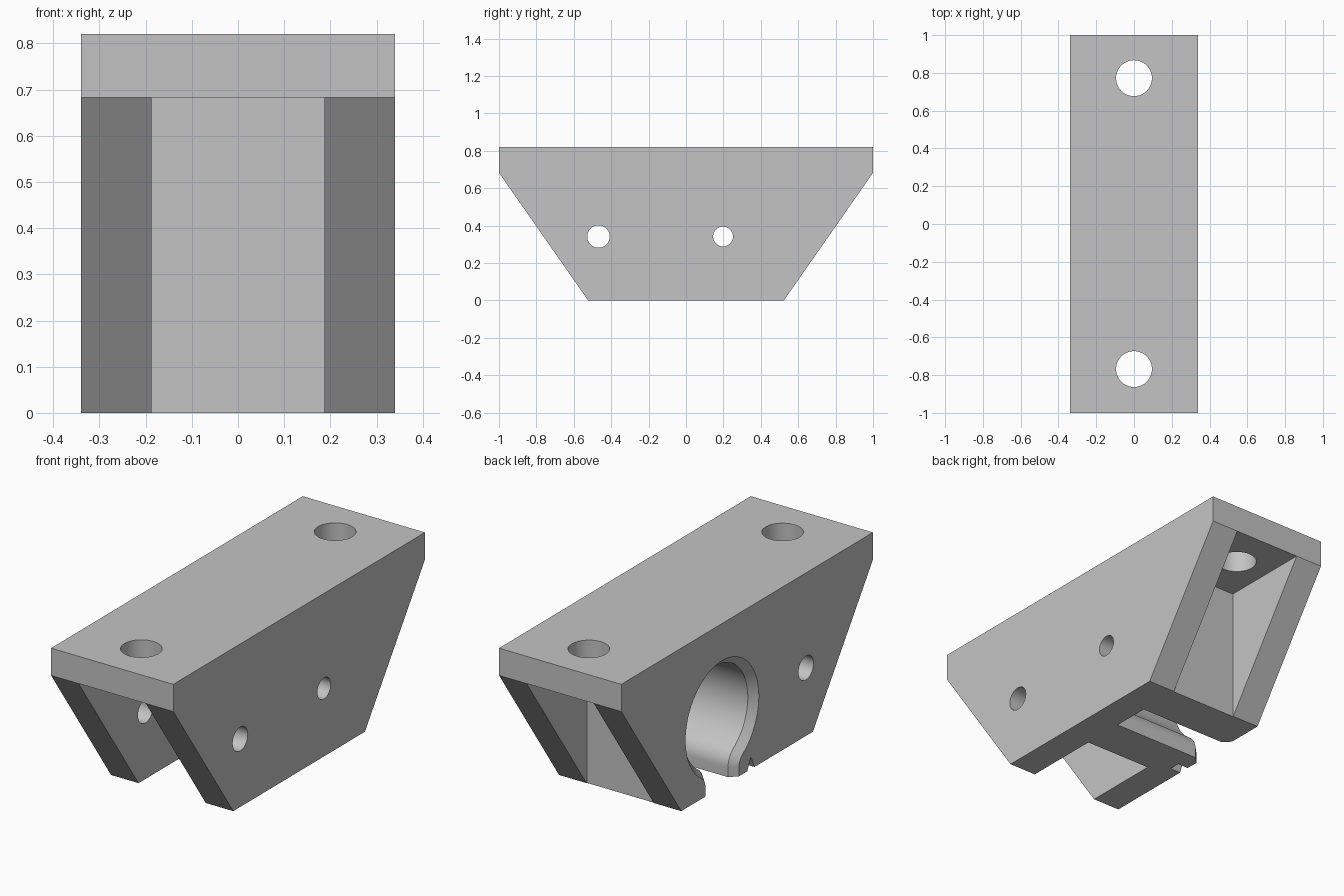
import bpy, bmesh, math
from mathutils import Vector

cube = bpy.data.objects.get("Cube")
if cube:
    bpy.data.objects.remove(cube, do_unlink=True)

# Main dimensions
HALF_W, INNER_W = 0.34, 0.187
TOP, PLATE_Z = 0.82, 0.683
FOOT_Y, BLOCK_FRONT, BLOCK_BACK = 0.523, -0.12, 0.52
PIN_Z, BORE_Y = 0.342, 0.198

grey = bpy.data.materials.new("plain grey")
grey.use_nodes = True
grey.diffuse_color = (0.55, 0.55, 0.55, 1)
grey.node_tree.nodes["Principled BSDF"].inputs["Base Color"].default_value = grey.diffuse_color


def loft(name, rings):
    """Solid through matching closed rings of points."""
    bm = bmesh.new()
    loops = [[bm.verts.new(p) for p in ring] for ring in rings]
    for a, b in zip(loops, loops[1:]):
        for i in range(len(a)):
            j = (i + 1) % len(a)
            bm.faces.new((a[i], a[j], b[j], b[i]))
    bm.faces.new(loops[0])
    bm.faces.new(loops[-1])
    bmesh.ops.recalc_face_normals(bm, faces=bm.faces)
    mesh = bpy.data.meshes.new(name)
    bm.to_mesh(mesh)
    bm.free()
    obj = bpy.data.objects.new(name, mesh)
    bpy.context.collection.objects.link(obj)
    return obj


def side_prism(name, profile, x0, x1):
    """Extrude a (y, z) profile along x."""
    return loft(name, [[(x, y, z) for y, z in profile] for x in (x0, x1)])


def box(name, x0, x1, y0, y1, z0, z1):
    return side_prism(name, [(y0, z0), (y1, z0), (y1, z1), (y0, z1)], x0, x1)


def arc(cy, cz, r, a0, a1, n):
    return [(cy + r * math.cos(a0 + (a1 - a0) * i / n),
             cz + r * math.sin(a0 + (a1 - a0) * i / n)) for i in range(n + 1)]


def keyhole(offset):
    """Round bore with a rounded neck opening downward, grown by offset."""
    radius, neck, fillet = 0.255, 0.0975, 0.1
    side = neck + fillet
    drop = math.sqrt((radius + fillet) ** 2 - side ** 2)
    a = math.atan2(-drop, side)
    right = arc(side, -drop, fillet - offset, math.pi, math.pi + a, 10)
    left = [(-y, z) for y, z in reversed(right)]
    bore = arc(0, 0, radius + offset, a, math.pi - a, 56)[1:-1]
    low = -PIN_Z - 0.1
    pts = [(neck + offset, low)] + right + bore + left + [(-neck - offset, low)]
    return [(BORE_Y + y, PIN_Z + z) for y, z in pts]


# Trapezoid body
body = side_prism("mounting_bracket", [(-FOOT_Y, 0), (FOOT_Y, 0), (1, PLATE_Z), (1, TOP),
                                       (-1, TOP), (-1, PLATE_Z)], -HALF_W, HALF_W)
cutters = [
    # Pockets between the side plates
    box("front_pocket", -INNER_W, INNER_W, -1.2, BLOCK_FRONT, -0.1, PLATE_Z),
    box("back_pocket", -INNER_W, INNER_W, BLOCK_BACK, 1.2, -0.1, PLATE_Z),
]

# Chamfered keyhole bore
chamfer, extra = 0.036, 0.02
sections = [(INNER_W, 0), (chamfer - HALF_W, 0), (-HALF_W - extra, chamfer + extra)]
cutters.append(loft("keyhole_bore", [[(x, y, z) for y, z in keyhole(o)] for x, o in sections]))

# Small notch beside the neck
cutters.append(side_prism("lip_notch", [(0.008, -0.02), (-0.03, 0.062), (-0.068, -0.02)],
                          -0.4, -0.28))

# Cross pin holes
for name, y, r, x0 in (("front_pin_hole", -0.468, 0.06, -0.5), ("bore_pin_hole", BORE_Y, 0.053, 0.1)):
    cutters.append(side_prism(name, arc(y, PIN_Z, r, 0, math.tau, 40)[:-1], x0, 0.5))

# Screw holes in the top plate
for y in (-0.768, 0.772):
    ring = arc(0, y, 0.095, 0, math.tau, 48)[:-1]
    cutters.append(loft("screw_hole", [[(px, py, z) for px, py in ring] for z in (0.5, 1.0)]))

# Cut everything out of the body
for cutter in cutters:
    cutter.hide_render = True
    mod = body.modifiers.new(cutter.name, "BOOLEAN")
    mod.operation, mod.solver, mod.object = "DIFFERENCE", "EXACT", cutter
bpy.context.view_layer.update()
result = bpy.data.meshes.new_from_object(body.evaluated_get(bpy.context.evaluated_depsgraph_get()))
body.modifiers.clear()
body.data = result
for cutter in cutters:
    bpy.data.objects.remove(cutter, do_unlink=True)

body.data.materials.clear()
body.data.materials.append(grey)
for obj in bpy.context.selected_objects:
    obj.select_set(False)
body.select_set(True)
bpy.context.view_layer.objects.active = body
bpy.ops.object.shade_smooth_by_angle(angle=math.radians(25))
